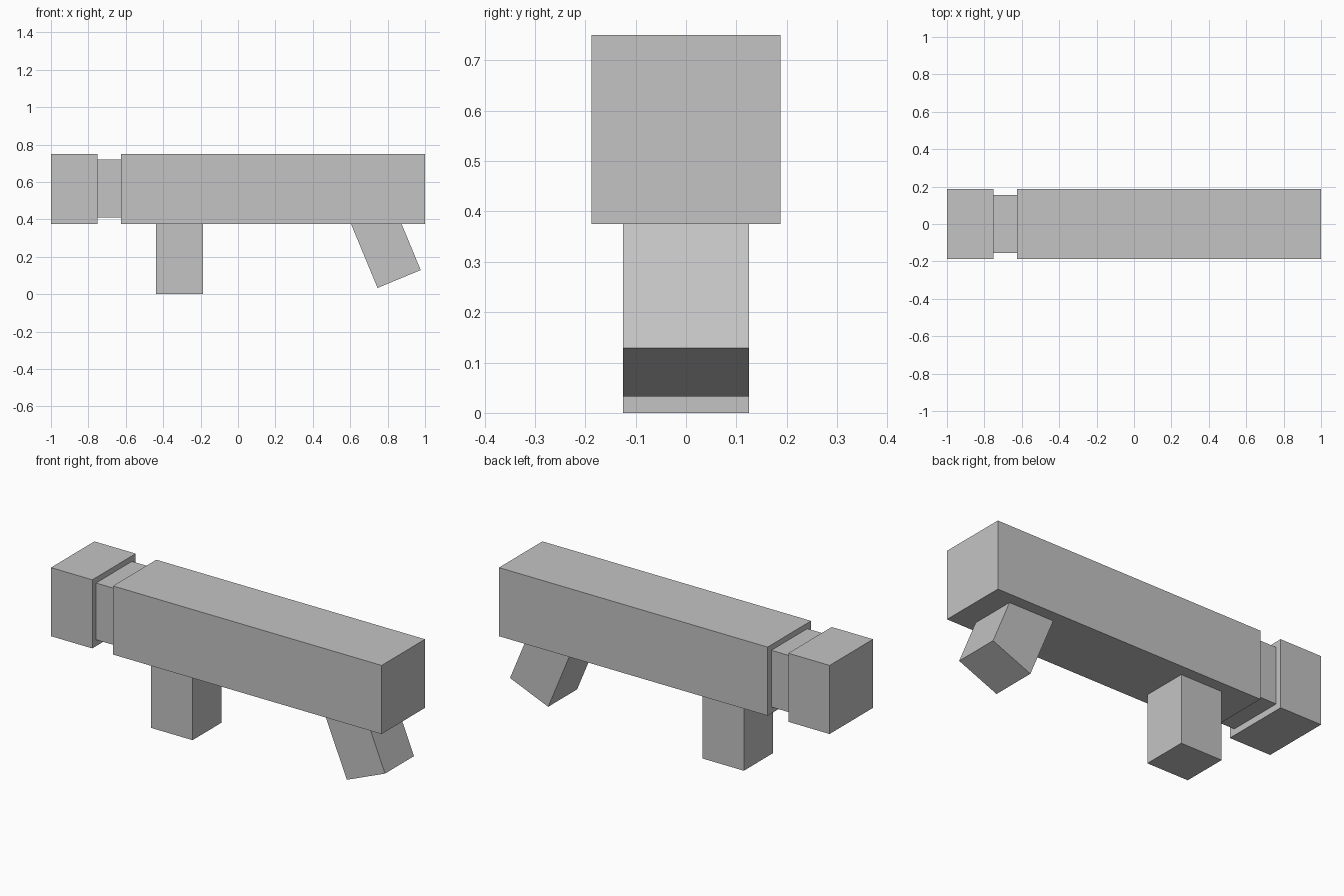
import bpy, math
from mathutils import Matrix, Vector

if "Cube" in bpy.data.objects:
    bpy.data.objects.remove(bpy.data.objects["Cube"])

grey = bpy.data.materials.new("plain grey")
grey.diffuse_color = (0.55, 0.55, 0.55, 1)
grey.use_nodes = True
grey.node_tree.nodes["Principled BSDF"].inputs["Base Color"].default_value = grey.diffuse_color


def box(name, lo, hi, tilt=0.0, pivot=(0, 0, 0)):
    """Box between two corners, tilted about the y axis and moved to pivot."""
    lo, hi = Vector(lo), Vector(hi)
    bpy.ops.mesh.primitive_cube_add(size=1)
    ob = bpy.context.object
    ob.name = name
    ob.data.transform(Matrix.Translation((lo + hi) / 2) @ Matrix.Diagonal((*(hi - lo), 1)))
    ob.rotation_euler.y = tilt
    ob.location = pivot
    ob.data.materials.append(grey)
    return ob


# Long main body with a narrow neck and an end cap
box("body", (-0.625, -0.1875, 0.375), (1, 0.1875, 0.75))
box("neck", (-0.75, -0.155, 0.41), (-0.625, 0.155, 0.72))
box("end_cap", (-1, -0.1875, 0.375), (-0.75, 0.1875, 0.75))

# Upright front grip
box("front_grip", (-0.4375, -0.125, 0), (-0.1875, 0.125, 0.375))

# Slanted rear grip, placed by its lower left corner and sunk into the body
box("rear_grip", (0, -0.125, 0), (0.25, 0.125, 0.375),
    tilt=math.radians(-22.5), pivot=(0.746, 0, 0.033))
